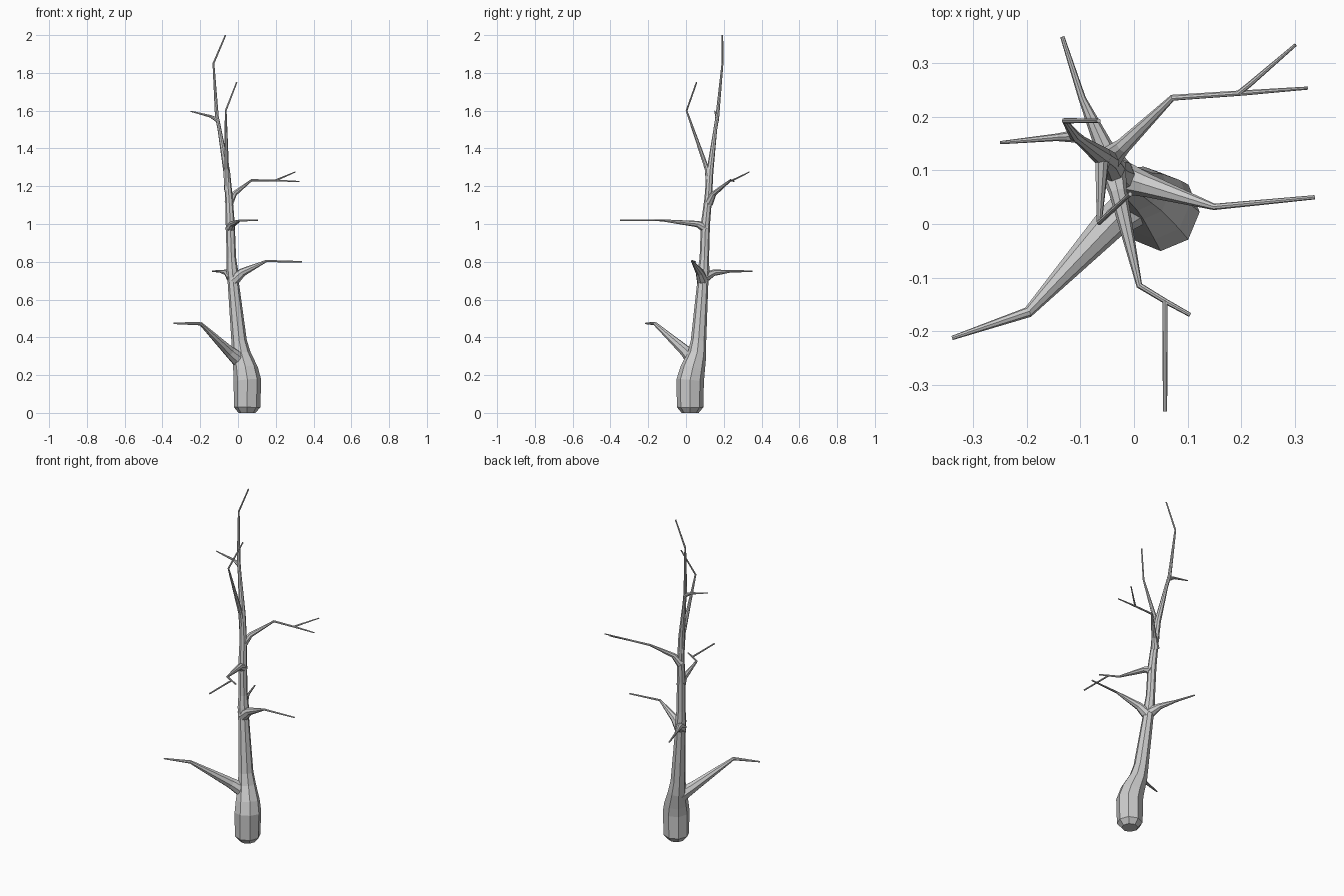
import bpy


def limb(name, *paths):
    """Faceted, tapered eight-sided limb; each path point is (x, y, z, radius)."""
    cu = bpy.data.curves.new(name, 'CURVE')
    cu.dimensions = '3D'
    cu.bevel_depth = 1.0
    cu.bevel_resolution = 2
    cu.use_fill_caps = True
    for pts in paths:
        sp = cu.splines.new('POLY')
        sp.points.add(len(pts) - 1)
        sp.use_smooth = False
        for p, (x, y, z, r) in zip(sp.points, pts):
            p.co = (x, y, z, 1)
            p.radius = r
    tmp = bpy.data.objects.new(name + "_path", cu)
    bpy.context.scene.collection.objects.link(tmp)
    dg = bpy.context.evaluated_depsgraph_get()
    me = bpy.data.meshes.new_from_object(tmp.evaluated_get(dg))
    bpy.data.objects.remove(tmp)
    ob = bpy.data.objects.new(name, me)
    bpy.context.scene.collection.objects.link(ob)
    for f in me.polygons:
        f.use_smooth = False
    return ob


# Trunk with swollen foot, bending to a thin crooked tip
limb("trunk", [
    (.048, .022, 0, .045), (.048, .022, .03, .070), (.050, .022, .17, .073),
    (.040, .035, .23, .066), (.018, .058, .31, .050), (.006, .066, .38, .041),
    (-.024, .088, .68, .030), (-.030, .093, .75, .031), (-.035, .097, .82, .025),
    (-.041, .103, 1.0, .024), (-.048, .118, 1.14, .020),
    (-.060, .127, 1.28, .018), (-.098, .155, 1.50, .010),
    (-.112, .166, 1.57, .010), (-.130, .193, 1.85, .005), (-.066, .193, 2.0, .004)])

# Low front-left branch
limb("low_branch", [
    (.025, .055, .265, .046), (-.045, 0, .325, .031),
    (-.198, -.165, .473, .010), (-.340, -.213, .474, .004)])

# Pair of branches at mid height
limb("mid_right_branch", [
    (-.025, .088, .70, .032), (.025, .072, .745, .022),
    (.150, .032, .804, .006), (.338, .050, .80, .004)])
limb("mid_back_branch", [
    (-.030, .092, .715, .032), (-.058, .148, .742, .017),
    (-.097, .235, .75, .007), (-.134, .350, .75, .004)])

# Forked front branch
limb("front_branch", [
    (-.042, .108, .975, .027), (-.030, .060, 1.0, .017),
    (.010, -.115, 1.018, .006), (.058, -.144, 1.02, .005), (.105, -.170, 1.02, .004)],
    [(.058, -.142, 1.02, .005), (.058, -.350, 1.02, .004)])

# Forked back-right branch
limb("back_right_branch", [
    (-.049, .120, 1.11, .024), (-.020, .146, 1.16, .015),
    (.072, .236, 1.232, .006), (.205, .245, 1.23, .005), (.325, .254, 1.225, .003)],
    [(.195, .244, 1.23, .005), (.215, .260, 1.238, .005), (.302, .335, 1.275, .003)])

# Upper fork and small upper twig
limb("upper_fork", [
    (-.056, .124, 1.18, .018), (-.060, .112, 1.29, .013),
    (-.065, .003, 1.60, .005), (-.007, .056, 1.75, .004)])
limb("upper_twig", [
    (-.109, .164, 1.55, .012), (-.145, .162, 1.57, .007), (-.250, .152, 1.597, .003)])
